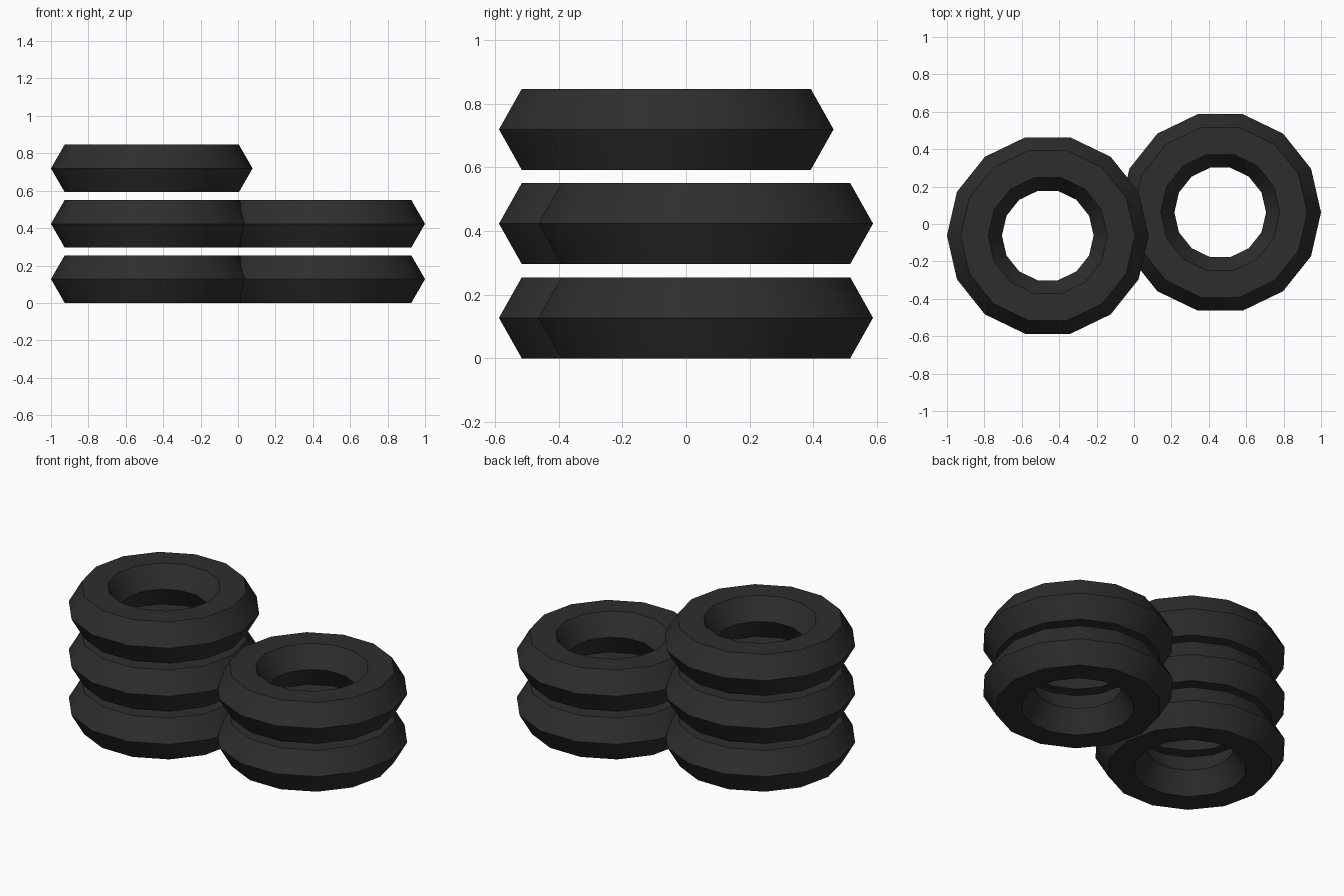
import bpy
import math

cube = bpy.data.objects.get("Cube")
if cube:
    bpy.data.objects.remove(cube, do_unlink=True)

# Dark rubber material
rubber = bpy.data.materials.new("dark_rubber")
rubber.use_nodes = True
colour = (0.027, 0.027, 0.027, 1)
rubber.diffuse_color = colour
rubber.node_tree.nodes["Principled BSDF"].inputs["Base Color"].default_value = colour

RING, TUBE, PITCH = 0.392, 0.147, 0.296
HALF_HEIGHT = TUBE * math.sin(math.pi / 3)


def add_tyre(name, x, y, level):
    """One low-poly tyre with a hexagonal cross-section."""
    bpy.ops.mesh.primitive_torus_add(
        major_segments=14, minor_segments=6,
        major_radius=RING, minor_radius=TUBE,
        location=(x, y, HALF_HEIGHT + level * PITCH))
    tyre = bpy.context.object
    tyre.name = name
    tyre.data.materials.append(rubber)
    bpy.ops.object.shade_smooth_by_angle(angle=math.radians(30))


# Two touching stacks: three tyres on the right, two on the left
for side, x, y, count in (("right", -0.461, -0.062, 3), ("left", 0.461, 0.062, 2)):
    for level in range(count):
        add_tyre(f"{side}_stack_tyre_{level + 1}", x, y, level)
